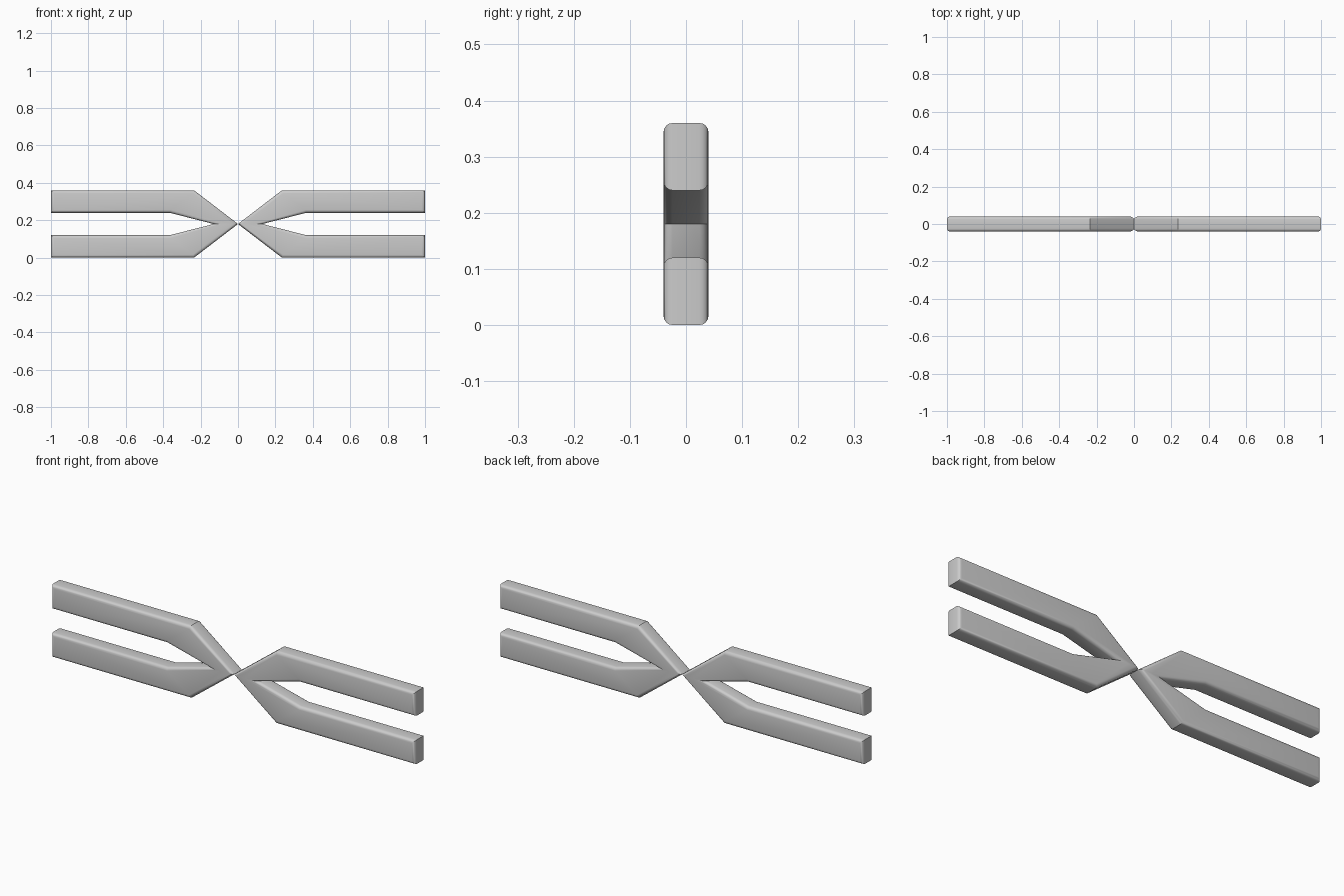
import bpy, bmesh

if "Cube" in bpy.data.objects:
    bpy.data.objects.remove(bpy.data.objects["Cube"])

HALF_DEPTH = 0.04
ROUND = 0.016

# Outline of one forked half: tip at the centre, two prongs outward
OUTLINE = [(0, 0.18), (0.235, 0), (1, 0), (1, 0.12), (0.365, 0.12),
           (0.13, 0.18),
           (0.365, 0.24), (1, 0.24), (1, 0.36), (0.235, 0.36)]


def fork(name, side):
    bm = bmesh.new()
    front = bm.faces.new([bm.verts.new((side * x, -HALF_DEPTH, z)) for x, z in OUTLINE])
    ext = bmesh.ops.extrude_face_region(bm, geom=[front], use_keep_orig=True)
    new_verts = [g for g in ext["geom"] if isinstance(g, bmesh.types.BMVert)]
    bmesh.ops.translate(bm, verts=new_verts, vec=(0, 2 * HALF_DEPTH, 0))
    bmesh.ops.recalc_face_normals(bm, faces=bm.faces)
    # Round only the front and back rims; corners of the outline stay crisp
    rims = [e for e in bm.edges if abs(e.verts[0].co.y - e.verts[1].co.y) < 1e-5]
    bmesh.ops.bevel(bm, geom=rims, offset=ROUND, offset_type='OFFSET', segments=4,
                    profile=0.5, affect='EDGES', clamp_overlap=True)
    bmesh.ops.recalc_face_normals(bm, faces=bm.faces)
    mesh = bpy.data.meshes.new(name)
    bm.to_mesh(mesh)
    bm.free()
    ob = bpy.data.objects.new(name, mesh)
    bpy.context.collection.objects.link(ob)
    bpy.ops.object.select_all(action='DESELECT')
    ob.select_set(True)
    bpy.context.view_layer.objects.active = ob
    bpy.ops.object.shade_smooth_by_angle(angle=0.5)


# Two mirrored forks meeting at the tip
fork("right_fork", 1)
fork("left_fork", -1)
